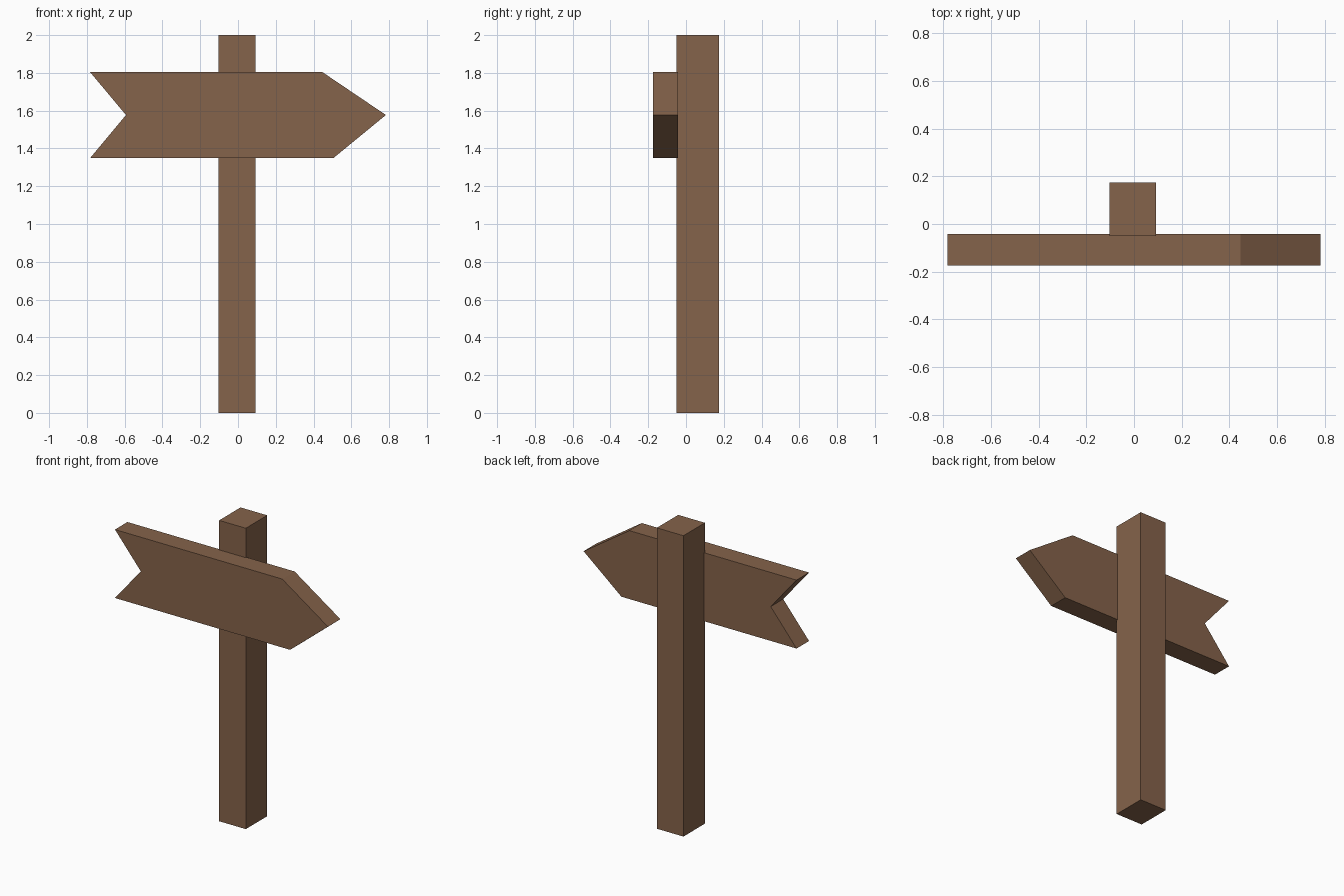
import bpy, bmesh

if "Cube" in bpy.data.objects:
    bpy.data.objects.remove(bpy.data.objects["Cube"])

# Single wood colour
wood = bpy.data.materials.new("brown wood")
wood.diffuse_color = (0.235, 0.125, 0.069, 1)
wood.use_nodes = True
wood.node_tree.nodes["Principled BSDF"].inputs["Base Color"].default_value = wood.diffuse_color


def extrude_profile(name, points, vec, place):
    """Make a solid by extruding a flat outline along vec."""
    bm = bmesh.new()
    face = bm.faces.new([bm.verts.new(place(a, b)) for a, b in points])
    new = bmesh.ops.extrude_face_region(bm, geom=[face])["geom"]
    bmesh.ops.translate(bm, vec=vec,
                        verts=[g for g in new if isinstance(g, bmesh.types.BMVert)])
    bmesh.ops.recalc_face_normals(bm, faces=bm.faces)
    mesh = bpy.data.meshes.new(name)
    bm.to_mesh(mesh)
    bm.free()
    mesh.materials.append(wood)
    obj = bpy.data.objects.new(name, mesh)
    bpy.context.collection.objects.link(obj)
    return obj


# Upright post
extrude_profile("post",
                [(-0.103, -0.051), (0.093, -0.051), (0.093, 0.174), (-0.103, 0.174)],
                (0, 0, 2), lambda x, y: (x, y, 0))

# Arrow board with a notched tail and slightly uneven point
extrude_profile("arrow_board",
                [(-0.783, 1.349), (0.505, 1.349), (0.783, 1.577),
                 (0.447, 1.804), (-0.783, 1.804), (-0.593, 1.577)],
                (0, 0.131, 0), lambda x, z: (x, -0.174, z))
